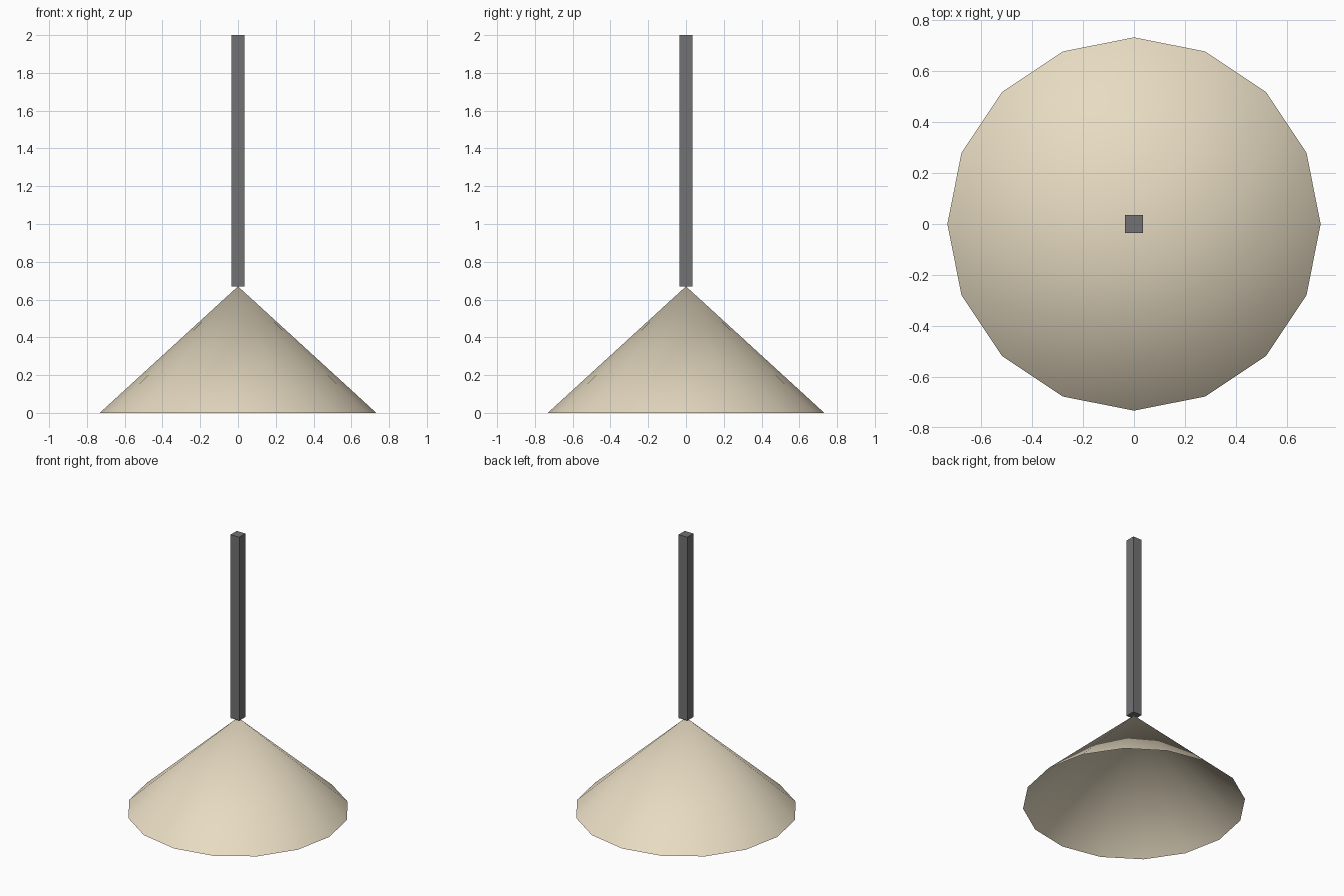
import bpy
import math

if "Cube" in bpy.data.objects:
    bpy.data.objects.remove(bpy.data.objects["Cube"])

RADIUS = 0.732
APEX = 0.67
TOP = 2.0
ROD = 0.07


def paint(obj, name, color):
    mat = bpy.data.materials.new(name)
    mat.diffuse_color = (*color, 1.0)
    mat.use_nodes = True
    mat.node_tree.nodes["Principled BSDF"].inputs["Base Color"].default_value = mat.diffuse_color
    obj.data.materials.append(mat)


# Lamp shade: open 16-sided cone, corners on the axes
bpy.ops.mesh.primitive_cone_add(vertices=16, radius1=RADIUS, radius2=0, depth=APEX,
                                end_fill_type='NOTHING', location=(0, 0, APEX / 2))
shade = bpy.context.object
shade.name = "lamp_shade"
bpy.ops.object.shade_smooth_by_angle(angle=math.radians(30))
paint(shade, "cream", (0.80, 0.71, 0.54))

# Hanging rod: square bar from the cone tip to the ceiling
bpy.ops.mesh.primitive_cube_add(size=1, location=(0, 0, (APEX + TOP) / 2))
rod = bpy.context.object
rod.name = "hanging_rod"
rod.scale = (ROD, ROD, TOP - APEX)
bpy.ops.object.transform_apply(location=False, rotation=False, scale=True)
paint(rod, "dark_grey", (0.17, 0.17, 0.17))
